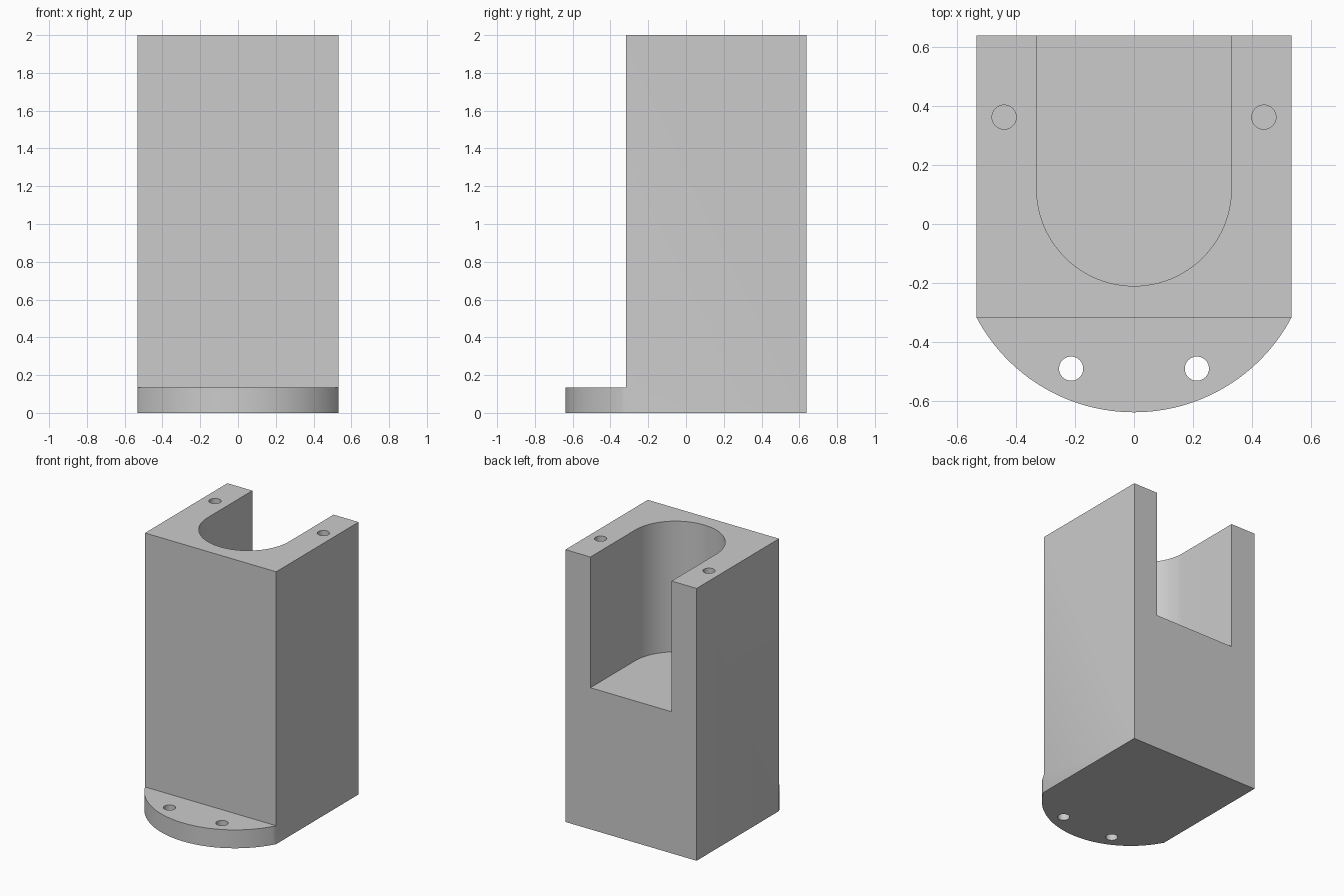
import bpy
import bmesh
import math

cube = bpy.data.objects.get("Cube")
if cube:
    bpy.data.objects.remove(cube, do_unlink=True)

HALF_W, FRONT, BACK, TOP = 0.533, -0.318, 0.638, 2.0
FLANGE_TOP, FLOOR = 0.135, 1.04
SLOT_R, SLOT_Y = 0.33, 0.12
HOLE_R = 0.041

grey = bpy.data.materials.new("light grey")
grey.use_nodes = True
grey.diffuse_color = (0.6, 0.6, 0.6, 1)
grey.node_tree.nodes["Principled BSDF"].inputs["Base Color"].default_value = (0.6, 0.6, 0.6, 1)


def arc(cx, cy, r, start, end, steps):
    """Points along a circular arc, angles in radians."""
    return [(cx + r * math.cos(start + (end - start) * i / steps),
             cy + r * math.sin(start + (end - start) * i / steps))
            for i in range(steps + 1)]


def prism(name, outline, z0, z1):
    """Extrude a closed outline from z0 to z1."""
    bm = bmesh.new()
    base = bm.faces.new([bm.verts.new((x, y, z0)) for x, y in outline])
    geom = bmesh.ops.extrude_face_region(bm, geom=[base])["geom"]
    top = [v for v in geom if isinstance(v, bmesh.types.BMVert)]
    bmesh.ops.translate(bm, verts=top, vec=(0, 0, z1 - z0))
    bmesh.ops.recalc_face_normals(bm, faces=bm.faces)
    mesh = bpy.data.meshes.new(name)
    bm.to_mesh(mesh)
    bm.free()
    mesh.materials.append(grey)
    obj = bpy.data.objects.new(name, mesh)
    bpy.context.collection.objects.link(obj)
    return obj


def combine(target, tool, operation):
    """Apply a boolean and discard the tool."""
    mod = target.modifiers.new(operation, "BOOLEAN")
    mod.operation, mod.solver, mod.object = operation, "EXACT", tool
    bpy.context.view_layer.objects.active = target
    bpy.ops.object.modifier_apply(modifier=mod.name)
    bpy.data.objects.remove(tool, do_unlink=True)


# Rectangular column
body = prism("mounting_block", [(-HALF_W, FRONT), (HALF_W, FRONT),
                                (HALF_W, BACK), (-HALF_W, BACK)], 0, TOP)

# Rounded foot flange: a circular segment with a tab reaching into the column
sagitta = FRONT + BACK
radius = (HALF_W ** 2 + sagitta ** 2) / (2 * sagitta)
spread = math.asin(HALF_W / radius)
curve = arc(0, radius - BACK, radius, -math.pi / 2 - spread, -math.pi / 2 + spread, 48)
flange = prism("foot_flange", curve + [(0.4, 0), (-0.4, 0)], 0, FLANGE_TOP)
combine(body, flange, "UNION")

# U-shaped pocket, open at the back and top
pocket = [(SLOT_R, BACK + 0.2), (-SLOT_R, BACK + 0.2)]
pocket += arc(0, SLOT_Y, SLOT_R, math.pi, 2 * math.pi, 48)
combine(body, prism("pocket_cutter", pocket, FLOOR, TOP + 0.2), "DIFFERENCE")

# Blind screw holes in the top, through holes in the flange
for side in (-1, 1):
    for x, y, z0, z1 in ((0.44, 0.362, TOP - 0.3, TOP + 0.1),
                         (0.213, -0.49, -0.1, FLANGE_TOP + 0.1)):
        circle = arc(side * x, y, HOLE_R, 0, 2 * math.pi, 32)[:-1]
        combine(body, prism("hole_cutter", circle, z0, z1), "DIFFERENCE")

# Smooth curved walls, crisp edges
bpy.ops.object.select_all(action="DESELECT")
body.select_set(True)
bpy.context.view_layer.objects.active = body
bpy.ops.object.shade_smooth_by_angle(angle=math.radians(30))
